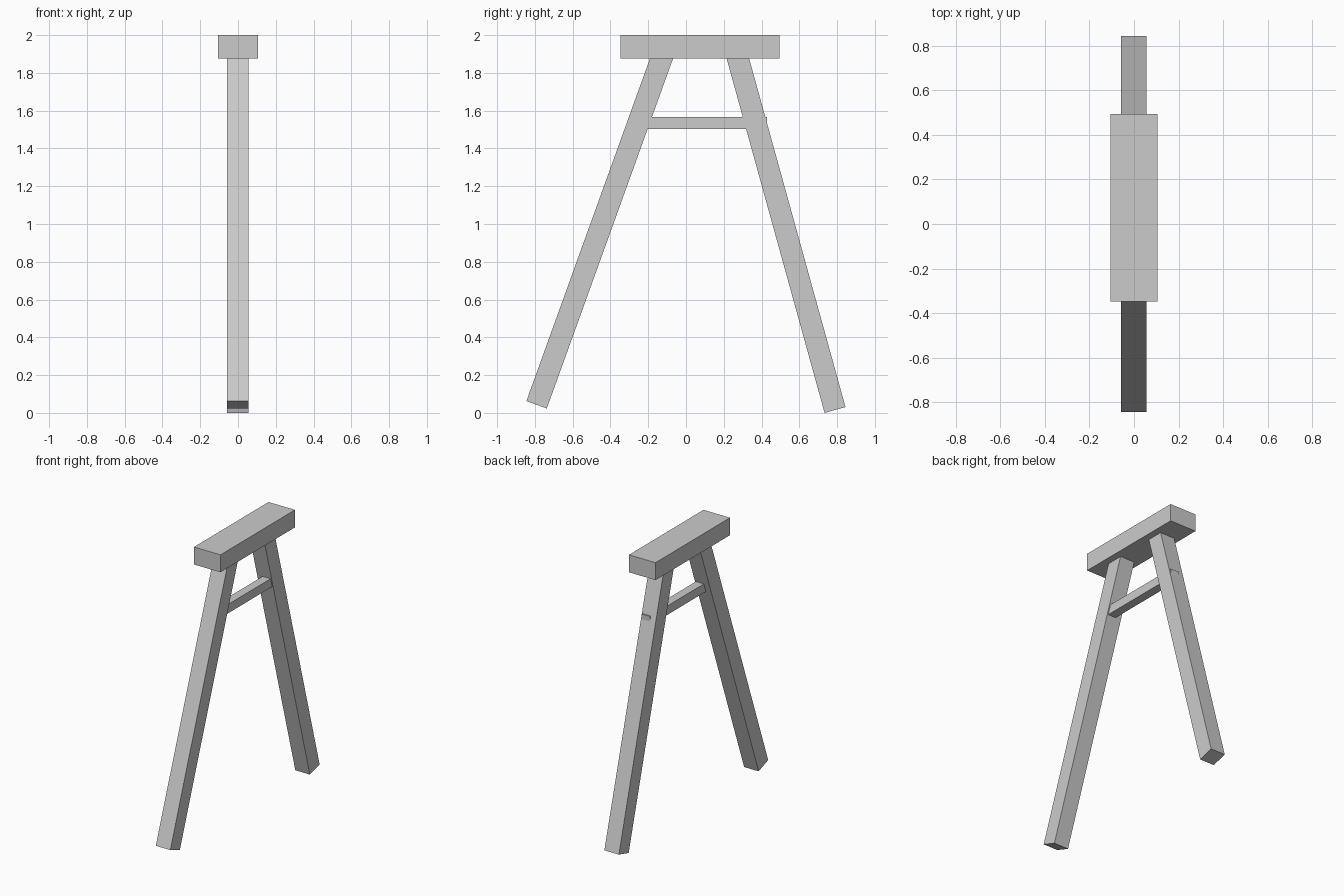
import bpy
from mathutils import Vector, Matrix

if "Cube" in bpy.data.objects:
    bpy.data.objects.remove(bpy.data.objects["Cube"])


def box(name, lo, hi):
    """Axis-aligned box between two corners."""
    lo, hi = Vector(lo), Vector(hi)
    bpy.ops.mesh.primitive_cube_add(size=1)
    obj = bpy.context.object
    obj.name = name
    size = hi - lo
    obj.data.transform(Matrix.Translation((lo + hi) / 2) @ Matrix.Diagonal((*size, 1)))
    return obj


def leg(name, foot, head, thick=0.115, sink=0.05):
    """Square-cut leaning post; its head is sunk into the top beam."""
    foot, head = Vector((0, *foot)), Vector((0, *head))
    axis = head - foot
    half = thick / 2
    obj = box(name, (-half, -half, 0), (half, half, axis.length + sink))
    obj.rotation_euler = Vector((0, 0, 1)).rotation_difference(axis).to_euler()
    obj.location = foot + Vector((-0.002, 0, 0))
    return obj


# Top beam
box("top_beam", (-0.105, -0.348, 1.875), (0.105, 0.495, 2.0))

# Splayed legs
leg("front_leg", (-0.791, 0.043), (-0.13, 1.875))
leg("back_leg", (0.789, 0.0155), (0.275, 1.875))

# Off-centre crossbar, its end just poking through the back leg
box("crossbar", (-0.015, -0.27, 1.502), (0.048, 0.43, 1.566))
